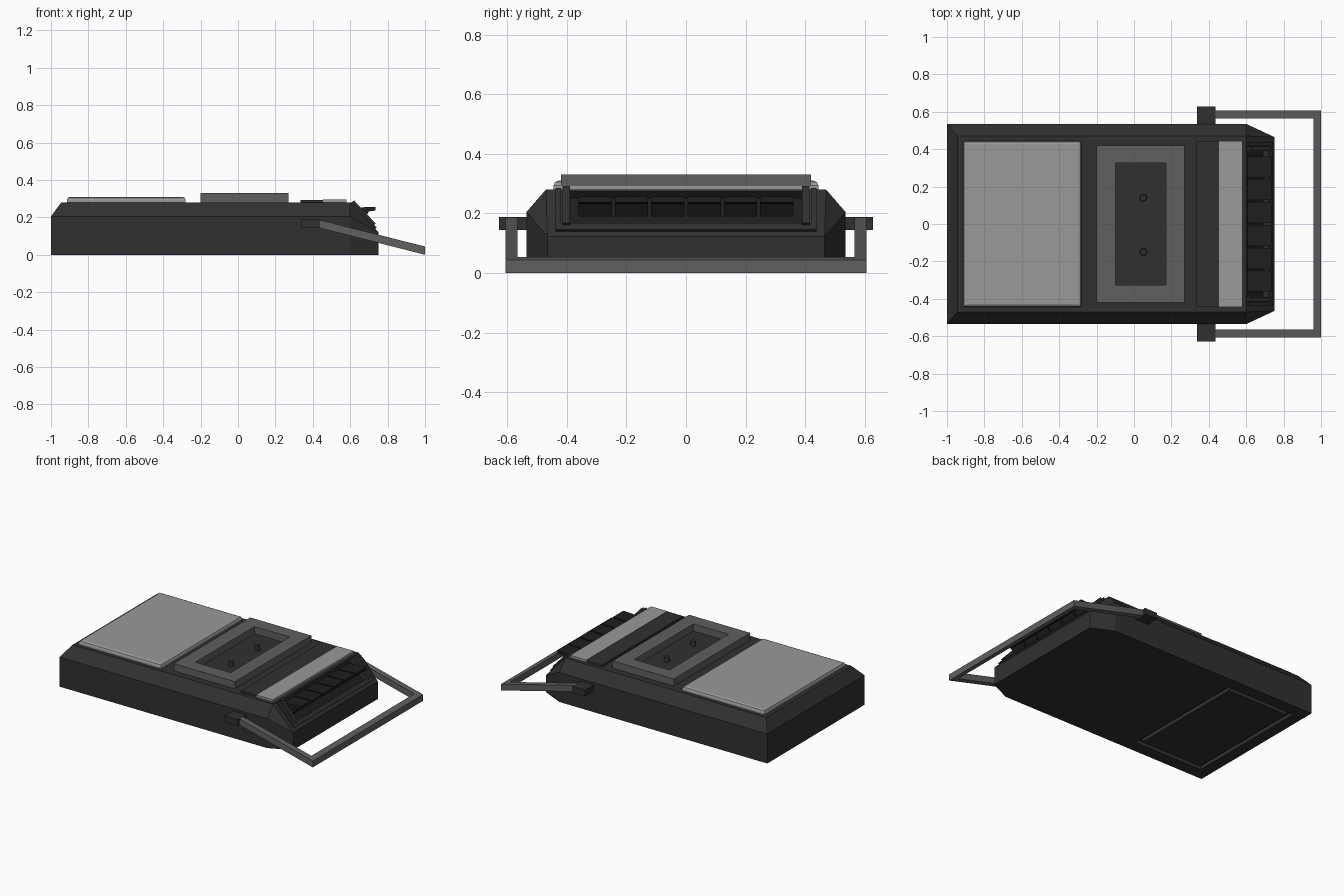
import bpy, bmesh, math
from mathutils import Vector

if "Cube" in bpy.data.objects:
    bpy.data.objects.remove(bpy.data.objects["Cube"])


def material(name, v):
    m = bpy.data.materials.new(name)
    m.diffuse_color = (v, v, v, 1)
    m.use_nodes = True
    m.node_tree.nodes["Principled BSDF"].inputs["Base Color"].default_value = m.diffuse_color
    return m


CHARCOAL = material("charcoal plastic", 0.030)
BLACK = material("black keys", 0.013)
GREY = material("mid grey", 0.115)
SILVER = material("silver grey", 0.32)


def finish(name, bm, mat):
    bmesh.ops.recalc_face_normals(bm, faces=bm.faces)
    me = bpy.data.meshes.new(name)
    bm.to_mesh(me)
    bm.free()
    ob = bpy.data.objects.new(name, me)
    bpy.context.collection.objects.link(ob)
    me.materials.append(mat)
    return ob


def box(name, x, y, z, mat, bevel=0):
    bm = bmesh.new()
    bmesh.ops.create_cube(bm, size=1)
    for v in bm.verts:
        v.co = Vector([(r[0] + r[1]) / 2 + c * (r[1] - r[0]) for c, r in zip(v.co, (x, y, z))])
    if bevel:
        top = [e for e in bm.edges if all(v.co.z > z[1] - 1e-5 for v in e.verts)]
        bmesh.ops.bevel(bm, geom=top, offset=bevel, segments=2, affect='EDGES', profile=0.5)
    return finish(name, bm, mat)


def prism(name, pts, y0, y1, mat):
    """Side profile in x,z extruded along y."""
    bm = bmesh.new()
    f = bm.faces.new([bm.verts.new((x, y0, z)) for x, z in pts])
    r = bmesh.ops.extrude_face_region(bm, geom=[f])
    bmesh.ops.translate(bm, vec=(0, y1 - y0, 0),
                        verts=[v for v in r['geom'] if isinstance(v, bmesh.types.BMVert)])
    return finish(name, bm, mat)


def rect_ring(name, outer, inner, z0, z1, mat):
    """Rectangular frame; outer and inner are (x0, x1, y half width)."""
    bm = bmesh.new()
    loops = []
    for (x0, x1, h), z in ((outer, z0), (outer, z1), (inner, z1), (inner, z0)):
        loops.append([bm.verts.new((x, y, z)) for x, y in ((x0, -h), (x1, -h), (x1, h), (x0, h))])
    for i in range(4):
        a, b = loops[i], loops[(i + 1) % 4]
        for j in range(4):
            k = (j + 1) % 4
            bm.faces.new((a[j], a[k], b[k], b[j]))
    return finish(name, bm, mat)


def cut(ob, cutter):
    m = ob.modifiers.new("cut", 'BOOLEAN')
    m.operation = 'DIFFERENCE'
    m.solver = 'EXACT'
    m.object = cutter
    cutter.hide_render = True
    cutter.hide_set(True)


def slope(s, h):
    """Point s along the sloped key panel and h above it."""
    return (0.6 + 0.684 * s + 0.73 * h, 0.28 - 0.73 * s + 0.684 * h)


def slab(s0, s1, h0, h1):
    return [slope(s0, h0), slope(s1, h0), slope(s1, h1), slope(s0, h1)]


# Body: chamfered hull with clipped front corners
bm = bmesh.new()
for x, y, z in ((-1, .535, 0), (.6, .535, 0), (.75, .465, 0), (-1, .535, .205), (.6, .535, .205),
                (.75, .465, .122), (-.945, .47, .28), (.6, .47, .28)):
    for s in (-1, 1):
        bm.verts.new((x, s * y, z))
bmesh.ops.convex_hull(bm, input=bm.verts)
bmesh.ops.dissolve_limit(bm, angle_limit=0.01, verts=bm.verts, edges=bm.edges)
body = finish("body", bm, CHARCOAL)
cut(body, prism("key_well_cutter", slab(.008, .165, -.035, .06), -.39, .39, CHARCOAL))
cut(body, rect_ring("battery_door_groove_cutter", (-.92, -.39, .45), (-.89, -.42, .42), -.03, .025, CHARCOAL))

# Key well lining, rim and keys
prism("key_well_floor", slab(.01, .163, -.036, -.03), -.388, .388, BLACK)
for side in (-1, 1):
    a, b = sorted((side * .39, side * .415))
    prism("key_rim_inner_side", slab(.005, .175, -.01, .022), a, b, CHARCOAL)
    a, b = sorted((side * .42, side * .437))
    prism("key_rim_outer_side", slab(.005, .195, -.01, .012), a, b, CHARCOAL)
prism("key_rim_bottom", slab(.166, .195, -.01, .012), -.437, .437, CHARCOAL)
for i in range(6):
    y = (i - 2.5) * .122
    prism("key", [(.60, .25), (.69, .255), (.735, .256), (.735, .237), (.70, .232), (.675, .19), (.64, .19)],
          y - .056, y + .056, BLACK)

# Speaker grille
box("speaker_grille", (-.915, -.28), (-.445, .445), (.27, .31), SILVER, .018)

# Cassette window frame, deck and spindles
rect_ring("cassette_frame", (-.2, .27, .42), (-.1, .17, .325), .275, .33, GREY)
for y in (.14, -.15):
    bm = bmesh.new()
    bmesh.ops.create_cone(bm, cap_ends=True, segments=16, radius1=.02, radius2=.017, depth=.035)
    bmesh.ops.translate(bm, vec=(.05, y, .295), verts=bm.verts)
    finish("spindle", bm, CHARCOAL)

# Trim strips above the keys
box("dark_strip", (.335, .455), (-.445, .445), (.27, .294), CHARCOAL)
box("silver_strip", (.455, .58), (-.445, .445), (.27, .296), SILVER)

# Carry handle with pivots
for s in (-1, 1):
    a, b = sorted((s * .52, s * .627))
    box("handle_pivot", (.337, .435), (a, b), (.145, .188), CHARCOAL)
    a, b = sorted((s * .565, s * .606))
    prism("handle_arm", [(.43, .188), (.43, .145), (1, 0), (1, .044)], a, b, GREY)
prism("handle_grip", [(.96, .054), (.96, .010), (1, 0), (1, .044)], -.565, .565, GREY)
